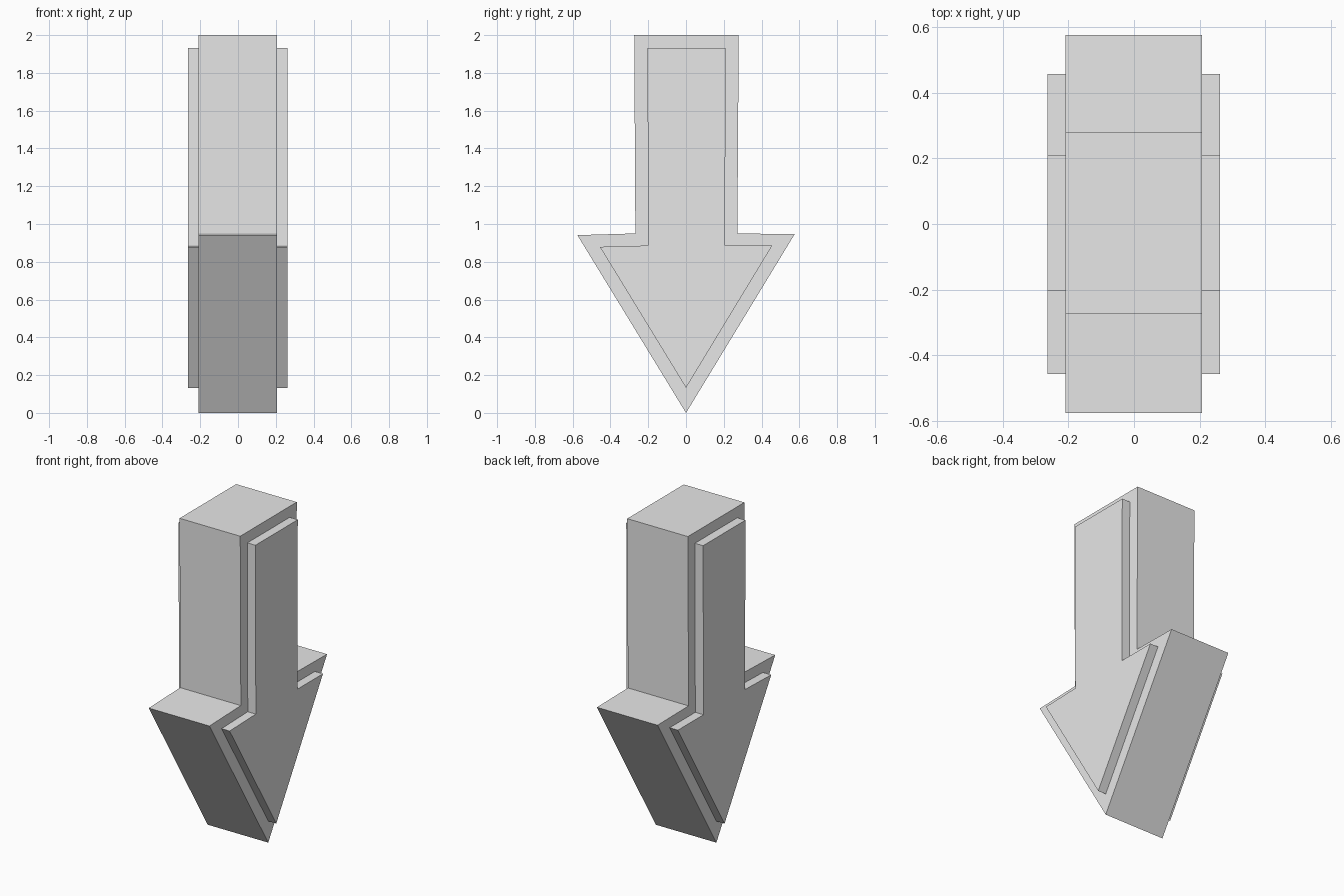
import bpy
import bmesh

cube = bpy.data.objects.get("Cube")
if cube:
    bpy.data.objects.remove(cube, do_unlink=True)

grey = bpy.data.materials.new("light grey")
grey.use_nodes = True
colour = (0.8, 0.8, 0.8, 1)
grey.diffuse_color = colour
grey.node_tree.nodes["Principled BSDF"].inputs["Base Color"].default_value = colour


def slab(name, outline, x0, x1):
    """Extrude a (y, z) outline along x."""
    bm = bmesh.new()
    face = bm.faces.new([bm.verts.new((x0, y, z)) for y, z in outline])
    side = bmesh.ops.extrude_face_region(bm, geom=[face])["geom"]
    bmesh.ops.translate(bm, vec=(x1 - x0, 0, 0),
                        verts=[v for v in side if isinstance(v, bmesh.types.BMVert)])
    bmesh.ops.recalc_face_normals(bm, faces=bm.faces)
    mesh = bpy.data.meshes.new(name)
    bm.to_mesh(mesh)
    bm.free()
    mesh.materials.append(grey)
    obj = bpy.data.objects.new(name, mesh)
    bpy.context.collection.objects.link(obj)


# Thick arrow pointing down
body = [(0, 0), (0.575, 0.946), (0.272, 0.95), (0.279, 2),
        (-0.274, 2), (-0.268, 0.95), (-0.575, 0.941)]
slab("arrow_body", body, -0.208, 0.207)

# Raised smaller arrows on both broad sides
panel = [(0, 0.133), (0.456, 0.885), (0.206, 0.885), (0.21, 1.932),
         (-0.204, 1.932), (-0.2, 0.886), (-0.456, 0.879)]
slab("left_panel", panel, 0.2, 0.262)
slab("right_panel", panel, -0.264, -0.2)
